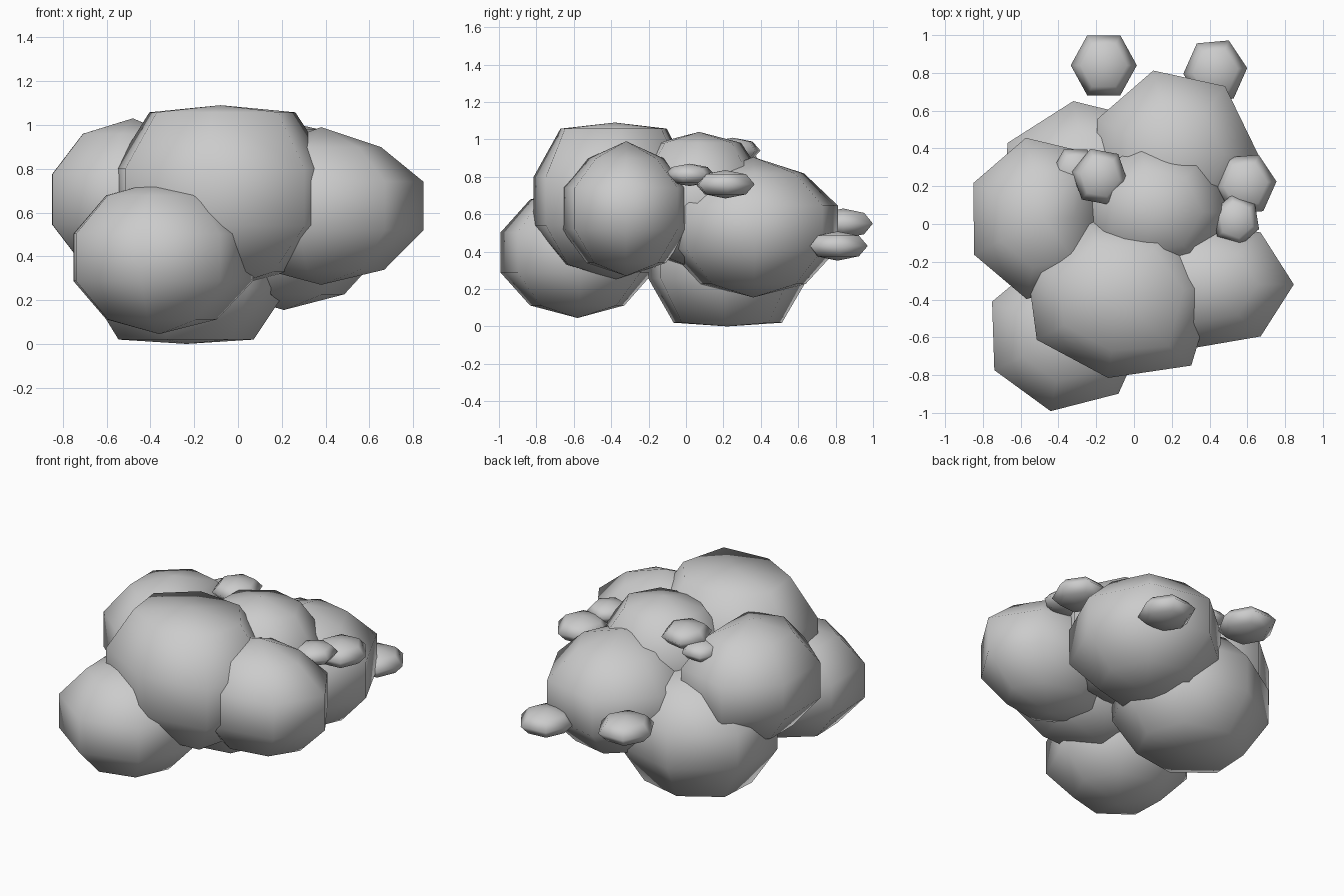
import bpy, math

if "Cube" in bpy.data.objects:
    bpy.data.objects.remove(bpy.data.objects["Cube"])


def blob(name, centre, radii, turn, segments=7, rings=5, top=1.0, bottom=1.0):
    """Low-poly squashed sphere, smooth shaded, with a corner facing angle turn.
    top / bottom above 1 flatten that end by moving its outer ring outwards."""
    bpy.ops.mesh.primitive_uv_sphere_add(segments=segments, ring_count=rings, radius=1)
    ob = bpy.context.object
    ob.name = name
    a = math.radians(turn - 90)      # the sphere's own first corner is on +y
    for v in ob.data.vertices:
        x, y, z = v.co
        if 0.6 < abs(z) < 0.95:
            k = top if z > 0 else bottom
            x, y, z = x * (1 + (k - 1) * 0.6), y * (1 + (k - 1) * 0.6), z * k
        # turn first, then squash along the world axes
        v.co = ((x * math.cos(a) - y * math.sin(a)) * radii[0],
                (x * math.sin(a) + y * math.cos(a)) * radii[1],
                z * radii[2])
    ob.location = centre
    bpy.ops.object.shade_smooth()
    return ob


def nudge(ob, angle, dx, dy):
    """Push the column of corners nearest to angle sideways for an uneven outline."""
    for v in ob.data.vertices:
        if abs(v.co.x) + abs(v.co.y) < 0.01:
            continue
        d = math.degrees(math.atan2(v.co.y, v.co.x)) - angle
        if abs((d + 180) % 360 - 180) < 22:
            v.co.x += dx
            v.co.y += dy


# Large overlapping clumps
front_low = blob("front_low_clump", (-0.36, -0.58, 0.395), (0.45, 0.44, 0.35), -101)
front_top = blob("front_top_clump", (-0.08, -0.38, 0.67), (0.54, 0.46, 0.42), -45, top=1.14)
nudge(front_top, -42, 0.02, -0.06)
right = blob("right_clump", (0.38, -0.32, 0.63), (0.49, 0.37, 0.36), 0, top=0.92)
centre = blob("centre_clump", (0.11, 0.07, 0.67), (0.42, 0.38, 0.37), 50, top=1.04)
left = blob("left_clump", (-0.48, 0.03, 0.66), (0.43, 0.46, 0.37), 206)
nudge(left, 0, -0.09, 0)
base = blob("base_clump", (-0.235, 0.22, 0.37), (0.52, 0.46, 0.37), 100, bottom=1.17)
nudge(base, -3, -0.03, 0)
back = blob("back_right_clump", (0.21, 0.36, 0.53), (0.47, 0.49, 0.375), 104, top=0.95)

# Small flattened buds sitting on the clumps: centre, radius, turn
buds = [
    ((-0.16, 0.84, 0.55), 0.175, 0),
    ((0.43, 0.81, 0.43), 0.17, 5),
    ((0.59, 0.21, 0.76), 0.165, 5),
    ((0.54, 0.02, 0.81), 0.13, -20),
    ((-0.18, 0.25, 0.94), 0.15, 50),
    ((-0.31, 0.28, 0.885), 0.125, 0),
]
for i, (pos, r, turn) in enumerate(buds):
    blob(f"bud_{i + 1}", pos, (r, r * 1.05, r * 0.46), turn, segments=6, rings=4)
